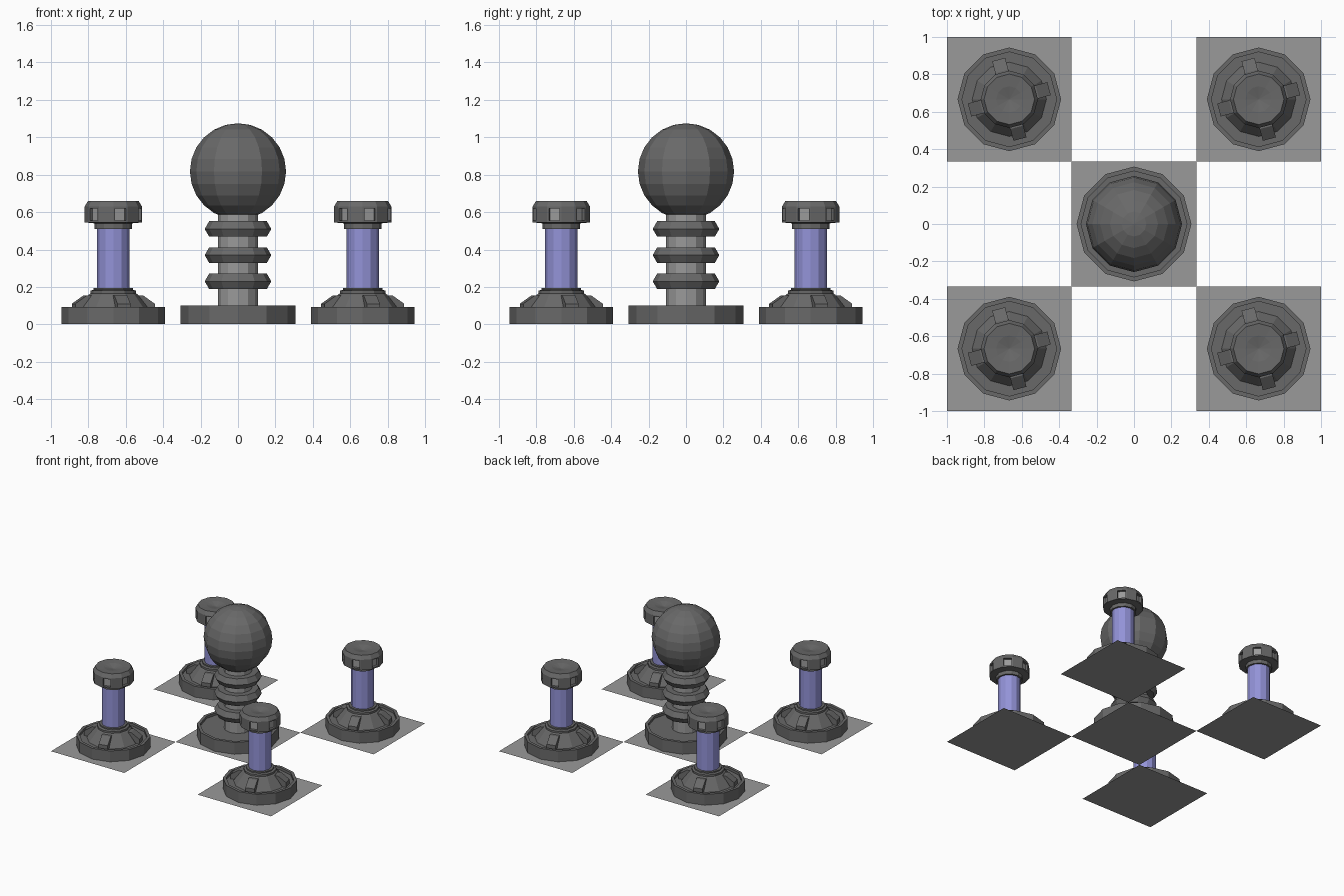
import bpy, bmesh, math
from mathutils import Matrix, Vector

if "Cube" in bpy.data.objects:
    bpy.data.objects.remove(bpy.data.objects["Cube"], do_unlink=True)


def material(name, rgb):
    m = bpy.data.materials.new(name)
    m.use_nodes = True
    m.diffuse_color = (*rgb, 1)
    m.node_tree.nodes["Principled BSDF"].inputs["Base Color"].default_value = (*rgb, 1)
    return m


DARK = material("dark grey metal", (0.14, 0.14, 0.14))
LIGHT = material("light grey metal", (0.32, 0.32, 0.32))
BLUE = material("violet blue", (0.29, 0.29, 0.68))
SIDES = 12


def finish(name, bm, mats, loc):
    mesh = bpy.data.meshes.new(name)
    bmesh.ops.recalc_face_normals(bm, faces=bm.faces)
    bm.to_mesh(mesh)
    bm.free()
    for m in mats:
        mesh.materials.append(m)
    obj = bpy.data.objects.new(name, mesh)
    obj.location = loc
    bpy.context.collection.objects.link(obj)
    return obj


def lathe_mesh(profile):
    """Revolve (radius, height) points into a flat-sided solid."""
    bm = bmesh.new()
    rings = []
    for r, z in profile:
        if r == 0:
            rings.append([bm.verts.new((0, 0, z))] * SIDES)
        else:
            rings.append([bm.verts.new((r * math.cos(math.tau * i / SIDES),
                                        r * math.sin(math.tau * i / SIDES), z))
                          for i in range(SIDES)])
    for a, b in zip(rings, rings[1:]):
        for i in range(SIDES):
            j = (i + 1) % SIDES
            bm.faces.new(dict.fromkeys((a[i], a[j], b[j], b[i])))
    return bm


def lathe(name, profile, mat, loc):
    return finish(name, lathe_mesh(profile), [mat], loc)


def floor_plate(name, x, y):
    bm = bmesh.new()
    bmesh.ops.create_grid(bm, x_segments=1, y_segments=1, size=1 / 3)
    finish(name, bm, [LIGHT], (x, y, 0))


def dish_base(name, radius, height, loc):
    rim = radius - 0.024
    lathe(name, [(0, 0.003), (radius, 0.003), (radius, height), (rim, height),
                 (rim, height - 0.02), (0, height - 0.02)], DARK, loc)


def windowed_cap(name, loc):
    bm = lathe_mesh([(0, 0.51), (0.1, 0.51), (0.1, 0.54), (0.153, 0.545), (0.153, 0.63),
                     (0.135, 0.66), (0.07, 0.655), (0, 0.64)])
    # Recess every other side wall of the cap
    walls = []
    for f in bm.faces:
        c = f.calc_center_median()
        if abs(f.normal.z) < 0.1 and 0.57 < c.z < 0.6:
            if round(math.degrees(math.atan2(c.y, c.x)) / 30 - 0.5) % 2:
                walls.append(f)
    bm.normal_update()
    for f in walls:
        bmesh.ops.inset_individual(bm, faces=[f], thickness=0.014)
        bmesh.ops.inset_individual(bm, faces=[f], thickness=0.001, depth=-0.02)
        f.material_index = 1
    finish(name, bm, [DARK, LIGHT], loc)


def struts(name, loc):
    bm = bmesh.new()
    side = [(0.1, 0.07), (0.22, 0.07), (0.22, 0.11), (0.155, 0.155), (0.1, 0.155)]
    for k in range(4):
        turn = Matrix.Rotation(math.radians(15 + 90 * k), 3, "Z")
        left, right = [[bm.verts.new(turn @ Vector((r, w, z))) for r, z in side]
                       for w in (0.036, -0.036)]
        bm.faces.new(left)
        bm.faces.new(right)
        for i in range(len(side)):
            j = (i + 1) % len(side)
            bm.faces.new((left[i], left[j], right[j], right[i]))
    finish(name, bm, [DARK], loc)


# Four corner pylons
for side, sx in (("left", 1), ("right", -1)):
    for end, sy in (("front", -1), ("back", 1)):
        tag = f"{end}_{side}_"
        x, y = sx * 2 / 3, sy * 2 / 3
        loc = (x, y, 0)
        floor_plate(tag + "floor_plate", x, y)
        dish_base(tag + "pylon_base", 0.277, 0.092, loc)
        lathe(tag + "pylon_hub", [(0.2, 0.07), (0.13, 0.16), (0.122, 0.165), (0.122, 0.18),
                                  (0.105, 0.185), (0.105, 0.195), (0, 0.195)], DARK, loc)
        struts(tag + "pylon_struts", loc)
        lathe(tag + "pylon_column", [(0.086, 0.19), (0.086, 0.515)], BLUE, loc)
        windowed_cap(tag + "pylon_cap", loc)

# Central orb tower
centre = (0, 0, 0)
floor_plate("centre_floor_plate", 0, 0)
dish_base("tower_base", 0.307, 0.1, centre)
lathe("tower_column", [(0.106, 0.08), (0.106, 0.6)], LIGHT, centre)
for n, z in enumerate((0.23, 0.37, 0.51)):
    ring = [(0.13 + 0.048 * math.cos(math.tau * k / 6),
             z + 0.048 * math.sin(math.tau * k / 6)) for k in range(7)]
    lathe(f"tower_ring_{n + 1}", ring, DARK, centre)
bm = bmesh.new()
bmesh.ops.create_uvsphere(bm, u_segments=SIDES, v_segments=12, radius=0.257)
finish("tower_orb", bm, [DARK], (0, 0, 0.818))
